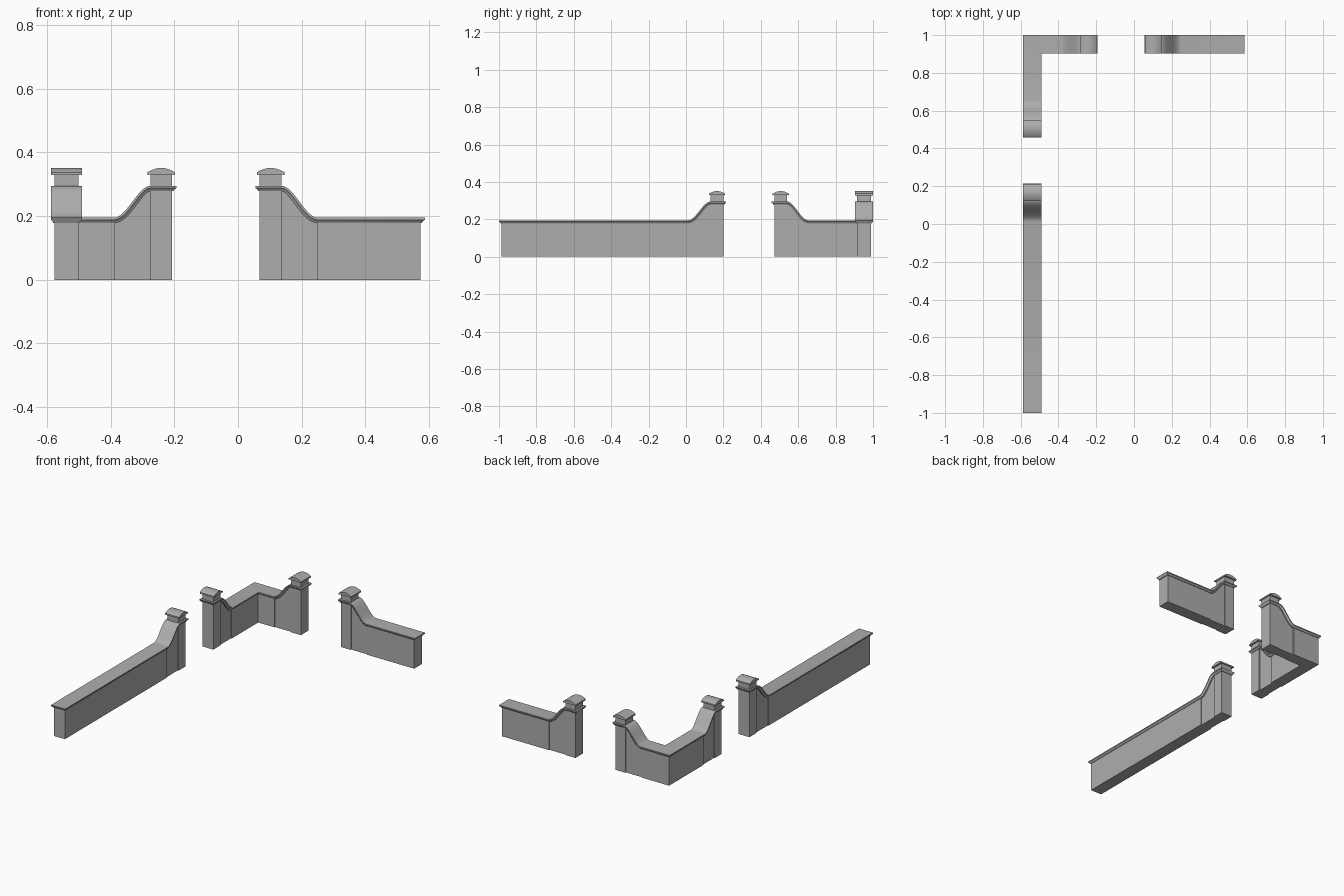
import bpy, bmesh
from mathutils import Vector

if "Cube" in bpy.data.objects:
    bpy.data.objects.remove(bpy.data.objects["Cube"])

CX, CY = -0.5385, 0.9515        # centre lines of the side wall and the back wall
LOW, HIGH = 0.195, 0.295        # coping top on the wall and on the pillar
HW = 0.038                      # half thickness of the wall
STEPS = 14                      # segments in the curved ramp
COPING = [(0.0105, 0), (0.0105, -0.007), (0.006, -0.011), (0.003, -0.017)]

stone = bpy.data.materials.new("grey stone")
stone.diffuse_color = (0.42, 0.42, 0.42, 1)
stone.use_nodes = True
stone.node_tree.nodes["Principled BSDF"].inputs["Base Color"].default_value = stone.diffuse_color


def loft(name, rings):
    """Join equal rings of points into a closed solid."""
    bm = bmesh.new()
    rows = [[bm.verts.new(p) for p in r] for r in rings]
    n = len(rows[0])
    for a, b in zip(rows, rows[1:]):
        for i in range(n):
            j = (i + 1) % n
            bm.faces.new((a[i], a[j], b[j], b[i]))
    bm.faces.new(rows[0])
    bm.faces.new(rows[-1])
    bmesh.ops.recalc_face_normals(bm, faces=bm.faces)
    me = bpy.data.meshes.new(name)
    bm.to_mesh(me)
    bm.free()
    me.materials.append(stone)
    ob = bpy.data.objects.new(name, me)
    bpy.context.collection.objects.link(ob)
    bpy.ops.object.select_all(action='DESELECT')
    ob.select_set(True)
    bpy.context.view_layer.objects.active = ob
    bpy.ops.object.shade_smooth_by_angle(angle=0.45)


def frames(path):
    """Point, tangent, mitred sideways vector and up vector along a path."""
    out = []
    for i, p in enumerate(path):
        a = (p - path[i - 1]).normalized() if i else None
        b = (path[i + 1] - p).normalized() if i < len(path) - 1 else None
        a, b = a or b, b or a
        t = (a + b).normalized()
        h = Vector((t.x, t.y, 0)).normalized()
        side = Vector((h.y, -h.x, 0))
        flat = Vector((b.x, b.y, 0)).normalized()
        out.append((p, t, side / max(h.dot(flat), 0.5), side.cross(t)))
    return out


def body(name, path, half):
    rings = []
    for p, t, s, n in frames(path):
        top, foot = p - Vector((0, 0, 0.008)), Vector((p.x, p.y, 0))
        rings.append([foot + s * half, top + s * half, top - s * half, foot - s * half])
    loft(name, rings)


def coping(name, path):
    rings = []
    fr = frames(path)
    for i, (p, t, s, n) in enumerate(fr):
        end = -1 if i == 0 else (1 if i == len(fr) - 1 else 0)
        right = [p + s * (HW + o) + n * d + t * end * o * 1.3 for o, d in COPING]
        left = [p - s * (HW + o) + n * d + t * end * o * 1.3 for o, d in COPING]
        rings.append(right + left[::-1])
    loft(name, rings)


def pillar_top(name, a, b):
    """Neck block and barrel-shaped cap on the pillar from a to b."""
    mid = (a + b) / 2
    t = (b - a).normalized()
    s = Vector((t.y, -t.x, 0))
    half = (b - a).length / 2

    def block(part, outline, w):
        loft(name + part, [[Vector((mid.x, mid.y, z)) + t * u + s * k * w
                            for u, z in outline] for k in (-1, 1)])
    block("_neck", [(-half, 0.29), (half, 0.29), (half, 0.335), (-half, 0.335)], HW)
    r = half + 0.009
    arch = [(r * k / 6, 0.351 - 0.014 * (k / 6) ** 2) for k in range(6, -7, -1)]
    block("_cap", [(-r, 0.328), (-half, 0.331), (half, 0.331), (r, 0.328)] + arch, HW + 0.0105)


def rise(end, inner, foot):
    """Position and height from the pillar end down the S-curve to the wall."""
    pts = [(end, HIGH)]
    for i in range(STEPS + 1):
        k = i / STEPS
        pts.append((inner + (foot - inner) * k, HIGH + (LOW - HIGH) * k * k * (3 - 2 * k)))
    return pts


def along_y(pts):
    return [Vector((CX, s, z)) for s, z in pts]


def along_x(pts):
    return [Vector((s, CY, z)) for s, z in pts]


def gate_end(name, nodes):
    pillar_top(name + "_pillar", nodes[0], nodes[1])
    body(name + "_pillar", nodes[:2], HW)
    body(name + "_ramp", nodes[1:], HW - 0.005)


# long side wall
r = along_y(rise(0.2, 0.131, 0.012))
end = Vector((CX, -0.9863, LOW))
gate_end("side", r)
body("side_wall", [r[-1], end], HW)
coping("side_coping", r + [end])

# corner wall with a pillar at each end
r1 = along_y(rise(0.472, 0.541, 0.653))
r2 = along_x(rise(-0.207, -0.275, -0.388))
corner = Vector((CX, CY, LOW))
gate_end("corner_side", r1)
gate_end("corner_back", r2)
body("corner_wall", [r1[-1], corner, r2[-1]], HW)
coping("corner_coping", r1 + [corner] + r2[::-1])

# short back wall
r = along_x(rise(0.068, 0.137, 0.249))
end = Vector((0.5725, CY, LOW))
gate_end("back", r)
body("back_wall", [r[-1], end], HW)
coping("back_coping", r + [end])
